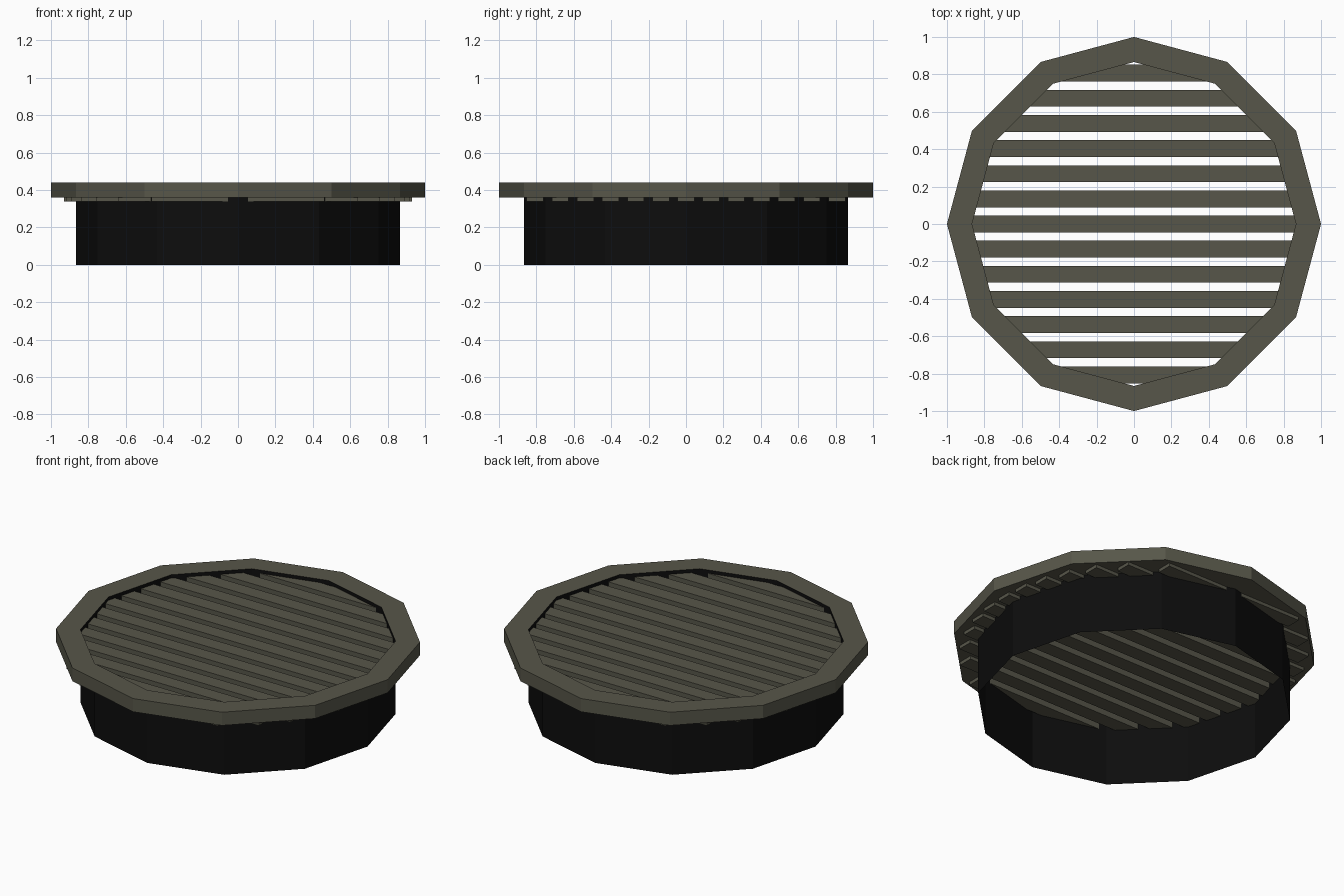
import bpy, bmesh, math

if "Cube" in bpy.data.objects:
    bpy.data.objects.remove(bpy.data.objects["Cube"])

SIDES = 12
R_OUT, R_IN = 1.0, 0.866       # rim radii
R_SLAT = 0.93                  # slat ends follow this circle
PITCH, SLAT_W = 0.1345, 0.09


def material(name, rgb):
    m = bpy.data.materials.new(name)
    m.diffuse_color = (*rgb, 1)
    m.use_nodes = True
    m.node_tree.nodes["Principled BSDF"].inputs["Base Color"].default_value = m.diffuse_color
    return m


olive = material("olive grey metal", (0.095, 0.093, 0.067))
black = material("black", (0.004, 0.004, 0.004))


def finish(bm, name, mat):
    me = bpy.data.meshes.new(name)
    bm.to_mesh(me)
    bm.free()
    me.materials.append(mat)
    ob = bpy.data.objects.new(name, me)
    bpy.context.collection.objects.link(ob)
    return ob


def lathe(name, profile, mat):
    """Sweep an open (radius, z) profile round z with flat sides."""
    bm = bmesh.new()
    rings = []
    for r, z in profile:
        rings.append([bm.verts.new((r * math.cos(a), r * math.sin(a), z))
                      for a in (2 * math.pi * i / SIDES for i in range(SIDES))])
    for lo, hi in zip(rings, rings[1:]):
        for i in range(SIDES):
            j = (i + 1) % SIDES
            bm.faces.new((lo[i], lo[j], hi[j], hi[i]))
    return finish(bm, name, mat)


# Rim: underside, outer band and top (its inner wall is the black sleeve)
lathe("rim", [(R_IN, 0.36), (R_OUT, 0.36), (R_OUT, 0.44), (R_IN, 0.44)], olive)

# Open thin sleeve
lathe("sleeve", [(R_IN, 0.0), (R_IN, 0.44)], black)

# Grille slats running along x
bm = bmesh.new()
for k in range(-6, 7):
    y = k * PITCH
    half = math.sqrt(R_SLAT ** 2 - y ** 2)
    cube = bmesh.ops.create_cube(bm, size=1)["verts"]
    bmesh.ops.scale(bm, vec=(2 * half, SLAT_W, 0.08), verts=cube)
    bmesh.ops.translate(bm, vec=(0, y, 0.38), verts=cube)
finish(bm, "grille_slats", olive)
